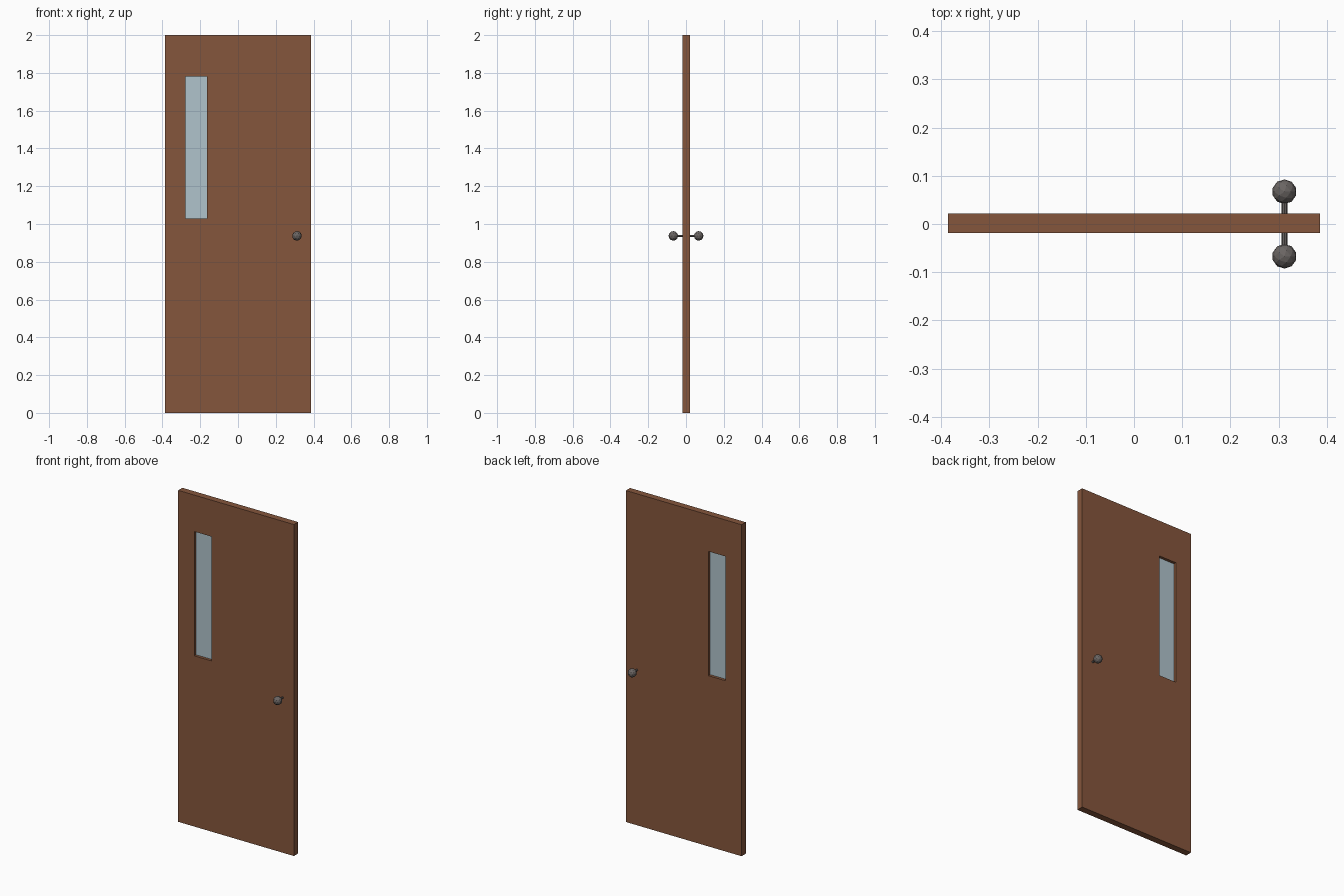
import bpy
import bmesh
from math import pi

cube = bpy.data.objects.get("Cube")
if cube:
    bpy.data.objects.remove(cube, do_unlink=True)

WIDTH, HEIGHT, THICK, DOOR_Y = 0.772, 2.0, 0.04, 0.0015
WIN_X, WIN_Z = (-0.279, -0.164), (1.03, 1.78)
KNOB_X, KNOB_Z, KNOB_OUT, KNOB_R = 0.312, 0.937, 0.067, 0.0255


def material(name, rgb):
    mat = bpy.data.materials.new(name)
    mat.use_nodes = True
    color = (*rgb, 1)
    mat.diffuse_color = color
    mat.node_tree.nodes["Principled BSDF"].inputs["Base Color"].default_value = color
    return mat


def finish(obj, name, mat):
    obj.name = name
    obj.data.materials.clear()
    obj.data.materials.append(mat)
    return obj


wood = material("brown wood", (0.235, 0.093, 0.045))
glass = material("pale blue glass", (0.434, 0.552, 0.604))
metal = material("dark grey metal", (0.145, 0.13, 0.124))

# Door leaf: a sheet split around the window opening, then thickened
xs = (-WIDTH / 2, *WIN_X, WIDTH / 2)
zs = (0, *WIN_Z, HEIGHT)
bm = bmesh.new()
rows = [[bm.verts.new((x, 0, z)) for x in xs] for z in zs]
for j in range(3):
    for i in range(3):
        if (i, j) != (1, 1):
            bm.faces.new((rows[j][i], rows[j][i + 1], rows[j + 1][i + 1], rows[j + 1][i]))
mesh = bpy.data.meshes.new("door_leaf")
bm.to_mesh(mesh)
bm.free()
door = bpy.data.objects.new("door_leaf", mesh)
door.location.y = DOOR_Y
bpy.context.collection.objects.link(door)
finish(door, "door_leaf", wood)
solid = door.modifiers.new("thickness", 'SOLIDIFY')
solid.thickness = THICK
solid.offset = 0

# Window pane, recessed on both faces
bpy.ops.mesh.primitive_cube_add(size=1, location=(sum(WIN_X) / 2, DOOR_Y, sum(WIN_Z) / 2))
pane = finish(bpy.context.object, "window_pane", glass)
pane.scale = (WIN_X[1] - WIN_X[0], 0.006, WIN_Z[1] - WIN_Z[0])

# Spindle through the door
bpy.ops.mesh.primitive_cylinder_add(vertices=8, radius=0.006, depth=2 * KNOB_OUT,
                                    location=(KNOB_X, 0, KNOB_Z), rotation=(pi / 2, 0, 0))
finish(bpy.context.object, "knob_spindle", metal)

# Faceted knobs on both sides
for side, name in ((-1, "front_knob"), (1, "back_knob")):
    bpy.ops.mesh.primitive_ico_sphere_add(subdivisions=2, radius=KNOB_R,
                                          location=(KNOB_X, side * KNOB_OUT, KNOB_Z))
    finish(bpy.context.object, name, metal)
